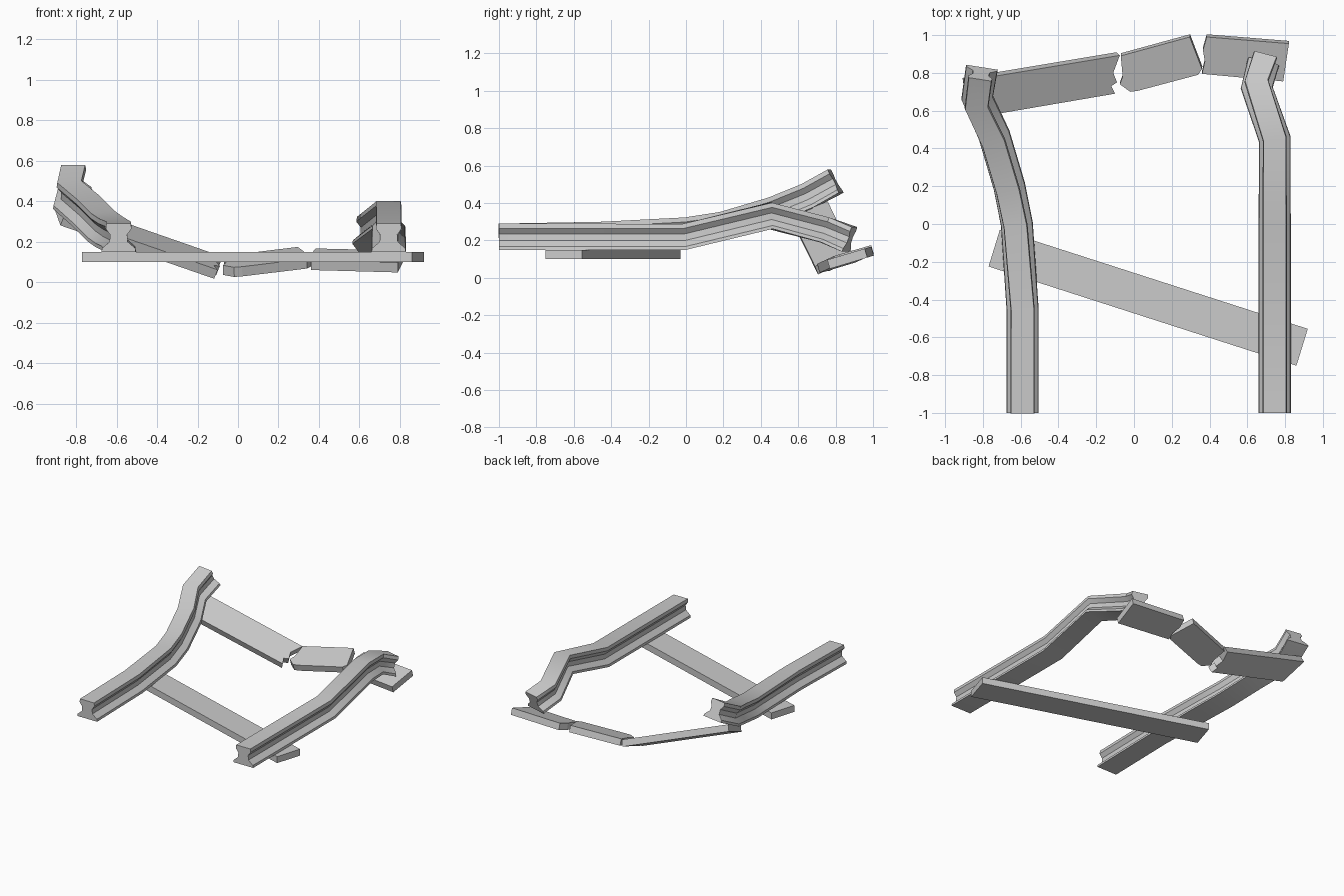
import bpy, bmesh
from math import radians
from mathutils import Vector, Matrix

if "Cube" in bpy.data.objects:
    bpy.data.objects.remove(bpy.data.objects["Cube"])

# Rail section: foot, web, head (half outline, mirrored)
HALF = [(0.085, 0), (0.082, 0.018), (0.045, 0.05), (0.042, 0.085), (0.064, 0.115), (0.06, 0.14)]
SECTION = HALF + [(-u, v) for u, v in reversed(HALF)]


def finish(name, bm, smooth=False):
    bmesh.ops.recalc_face_normals(bm, faces=bm.faces)
    mesh = bpy.data.meshes.new(name)
    bm.to_mesh(mesh)
    bm.free()
    ob = bpy.data.objects.new(name, mesh)
    bpy.context.collection.objects.link(ob)
    if smooth:
        bpy.ops.object.select_all(action='DESELECT')
        ob.select_set(True)
        bpy.context.view_layer.objects.active = ob
        bpy.ops.object.shade_smooth_by_angle(angle=radians(35))
    return ob


def rail(name, path):
    """Sweep the rail section along (x, y, z, roll) points at the foot centre."""
    bm = bmesh.new()
    pts = [Vector(p[:3]) for p in path]
    rings = []
    for i, p in enumerate(pts):
        t = Vector((0, 0, 0))
        if i > 0:
            t += (p - pts[i - 1]).normalized()
        if i < len(pts) - 1:
            t += (pts[i + 1] - p).normalized()
        t.normalize()
        side = t.cross(Vector((0, 0, 1))).normalized()
        side = Matrix.Rotation(radians(path[i][3]), 3, t) @ side
        up = side.cross(t)
        rings.append([bm.verts.new(p + side * u + up * v) for u, v in SECTION])
    n = len(SECTION)
    for a, b in zip(rings, rings[1:]):
        for k in range(n):
            bm.faces.new((a[k], a[(k + 1) % n], b[(k + 1) % n], b[k]))
    bm.faces.new(rings[0])
    bm.faces.new(rings[-1])
    return finish(name, bm, True)


def plank(name, outline, plane, thick=0.05):
    """Board whose top outline lies on z = a + b*x + c*y."""
    a, b, c = plane
    down = Vector((b, c, -1)).normalized() * thick
    bm = bmesh.new()
    top = [bm.verts.new((x, y, a + b * x + c * y)) for x, y in outline]
    low = [bm.verts.new(v.co + down) for v in top]
    bm.faces.new(top)
    bm.faces.new(low)
    for k in range(len(top)):
        j = (k + 1) % len(top)
        bm.faces.new((top[k], top[j], low[j], low[k]))
    return finish(name, bm)


# Bent rails
rail("right_rail", [(0.745, -1, 0.15, 0), (0.745, 0, 0.15, 0), (0.745, 0.45, 0.262, 0),
                    (0.65, 0.72, 0.19, 0), (0.685, 0.855, 0.14, 0)])
rail("left_rail", [(-0.59, -1, 0.15, 0), (-0.59, -0.45, 0.16, 0), (-0.62, 0, 0.18, -4),
                   (-0.66, 0.2, 0.21, -6), (-0.74, 0.47, 0.29, -8), (-0.83, 0.67, 0.37, -5),
                   (-0.805, 0.83, 0.455, 0)])

# Whole sleeper
plank("whole_sleeper", [(-0.77, -0.225), (0.86, -0.75), (0.92, -0.555), (-0.71, -0.03)], (0.15, 0, 0))

# Sleeper snapped into three splintered pieces
plank("broken_sleeper_left", [(-0.86, 0.56), (-0.1, 0.69), (-0.12, 0.73), (-0.09, 0.75), (-0.11, 0.8),
                              (-0.075, 0.893), (-0.89, 0.757)], (-0.235, -0.41, 0.37))
plank("broken_sleeper_middle", [(-0.02, 0.7), (0.02, 0.705), (0.34, 0.79), (0.36, 0.82), (0.295, 0.99),
                                (-0.07, 0.89), (-0.06, 0.78), (-0.075, 0.74)], (-0.138, 0.04, 0.304))
plank("broken_sleeper_right", [(0.36, 0.795), (0.79, 0.755), (0.82, 0.955), (0.385, 0.99),
                               (0.365, 0.92), (0.375, 0.86)], (-0.13, 0, 0.3))
